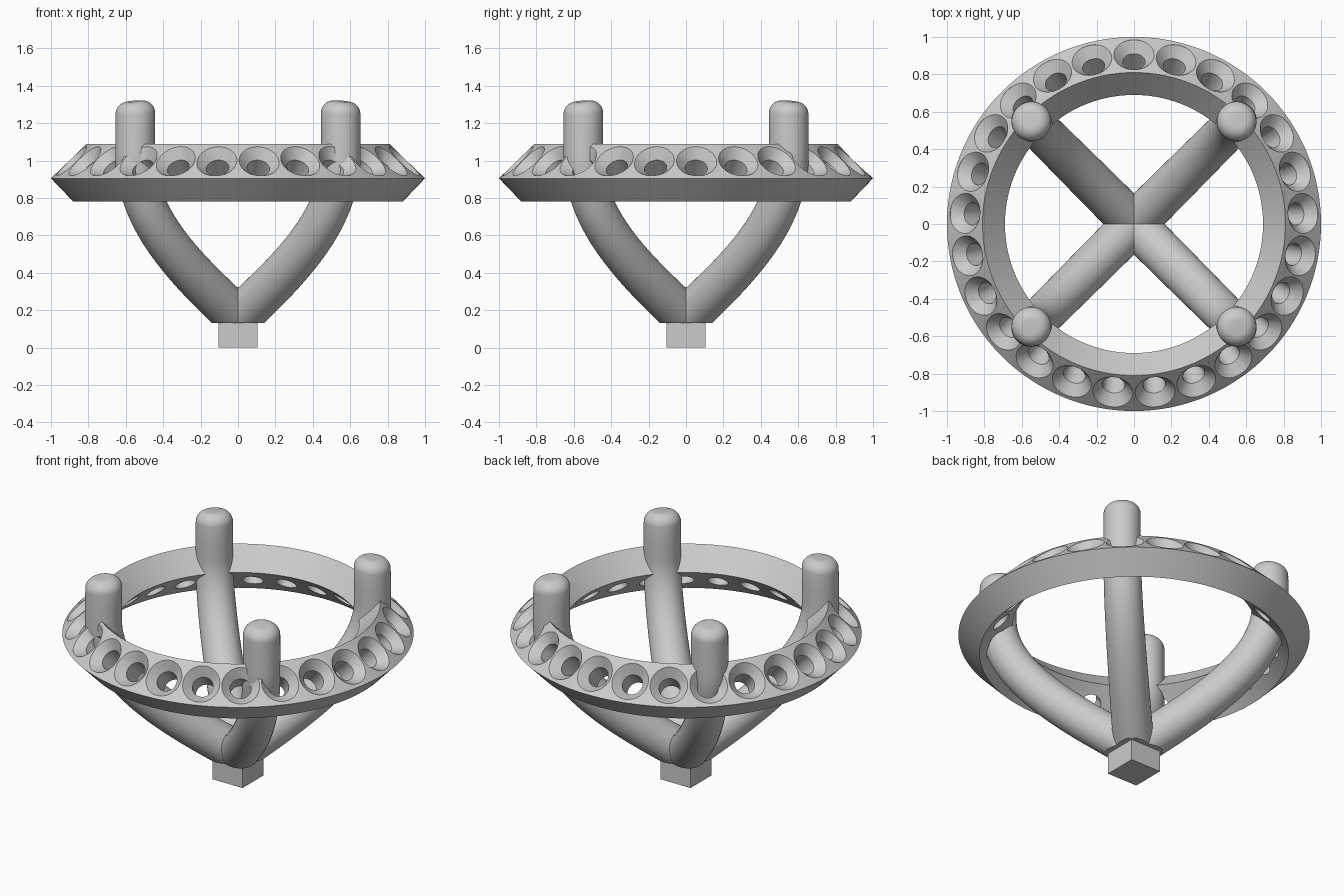
import bpy, bmesh, math
from mathutils import Vector, Matrix
from mathutils.geometry import interpolate_bezier

if "Cube" in bpy.data.objects:
    bpy.data.objects.remove(bpy.data.objects["Cube"])


def make_object(name, bm, smooth=True):
    bmesh.ops.recalc_face_normals(bm, faces=bm.faces)
    mesh = bpy.data.meshes.new(name)
    bm.to_mesh(mesh)
    bm.free()
    ob = bpy.data.objects.new(name, mesh)
    bpy.context.collection.objects.link(ob)
    if smooth:
        smooth_by_angle(ob)
    return ob


def smooth_by_angle(ob):
    bpy.ops.object.select_all(action='DESELECT')
    ob.select_set(True)
    bpy.context.view_layer.objects.active = ob
    bpy.ops.object.shade_smooth_by_angle(angle=math.radians(30))


def bridge(bm, a, b):
    n = len(a)
    for i in range(n):
        j = (i + 1) % n
        bm.faces.new((a[i], a[j], b[j], b[i]))


def lathe(bm, profile, steps, matrix=Matrix(), closed=False):
    rings = [[bm.verts.new(matrix @ Vector((r * math.cos(k * math.tau / steps),
                                            r * math.sin(k * math.tau / steps), z)))
              for k in range(steps)] for r, z in profile]
    for a, b in zip(rings, rings[1:]):
        bridge(bm, a, b)
    if closed:
        bridge(bm, rings[-1], rings[0])
    else:
        bm.faces.new(rings[0])
        bm.faces.new(rings[-1])


# Bevelled ring: a rectangle section tilted 45 degrees
bm = bmesh.new()
lathe(bm, [(0.81, 1.09), (1.0, 0.905), (0.88, 0.78), (0.69, 0.965)], 150, closed=True)
ring = make_object("ring", bm, smooth=False)

# Countersunk holes in the upper outer face
HOLES = 25
bm = bmesh.new()
for i in range(HOLES):
    angle = math.pi / 2 + i * math.tau / HOLES
    place = (Matrix.Rotation(angle, 4, 'Z') @ Matrix.Translation((0.905, 0, 0.9975))
             @ Matrix.Rotation(math.radians(45), 4, 'Y'))
    lathe(bm, [(0.06, -0.25), (0.06, -0.053), (0.112, 0), (0.112, 0.06)], 40, place)
cutter = make_object("hole_cutter", bm, smooth=False)
cutter.hide_render = True
mod = ring.modifiers.new("holes", 'BOOLEAN')
mod.operation = 'DIFFERENCE'
mod.solver = 'EXACT'
mod.object = cutter
bpy.context.view_layer.objects.active = ring
bpy.ops.object.modifier_apply(modifier=mod.name)
bpy.data.objects.remove(cutter)
smooth_by_angle(ring)


# Curved arm rising from the base, ending in a rounded upright prong
def make_arm(name, angle):
    path = interpolate_bezier(Vector((0, 0, 0.16)), Vector((0.4, 0, 0.424)),
                              Vector((0.785, 0, 0.69)), Vector((0.778, 0, 1.05)), 28)
    sections = []
    for i, p in enumerate(path):
        t = (path[min(i + 1, 27)] - path[max(i - 1, 0)]).normalized()
        sections.append((p, t, 0.117 - 0.011 * i / 27))
    tilt = Vector((math.sin(0.12), 0, math.cos(0.12)))
    sections.append((Vector((0.778, 0, 1.15)), Vector((0, 0, 1)), 0.106))
    for k in range(9):
        a = k / 8 * math.pi / 2
        sections.append((Vector((0.776, 0, 1.252)) + tilt * 0.066 * math.sin(a),
                         tilt, 0.04 + 0.066 * math.cos(a)))
    spin = Matrix.Rotation(angle, 4, 'Z')
    bm = bmesh.new()
    rings = []
    for p, t, r in sections:
        side = Vector((0, 1, 0))
        up = side.cross(t)
        rings.append([bm.verts.new(spin @ (p + r * (up * math.cos(k * math.tau / 48)
                                                    + side * math.sin(k * math.tau / 48))))
                      for k in range(48)])
    for a, b in zip(rings, rings[1:]):
        bridge(bm, a, b)
    bm.faces.new(rings[0])
    bm.faces.new(rings[-1])
    # flat underside where the arm meets the base block
    cut = bmesh.ops.bisect_plane(bm, geom=bm.verts[:] + bm.edges[:] + bm.faces[:],
                                 plane_co=(0, 0, 0.132), plane_no=(0, 0, -1), clear_outer=True)
    edges = [e for e in cut["geom_cut"] if isinstance(e, bmesh.types.BMEdge)]
    bmesh.ops.holes_fill(bm, edges=edges, sides=0)
    return make_object(name, bm)


for i, label in enumerate(("back_right", "back_left", "front_left", "front_right")):
    make_arm(label + "_arm", math.pi / 4 + i * math.pi / 2)

# Square base block
bm = bmesh.new()
bmesh.ops.create_cube(bm, size=1, matrix=Matrix.Translation((0, 0, 0.07))
                      @ Matrix.Diagonal((0.21, 0.21, 0.14, 1)))
make_object("base_block", bm, smooth=False)
